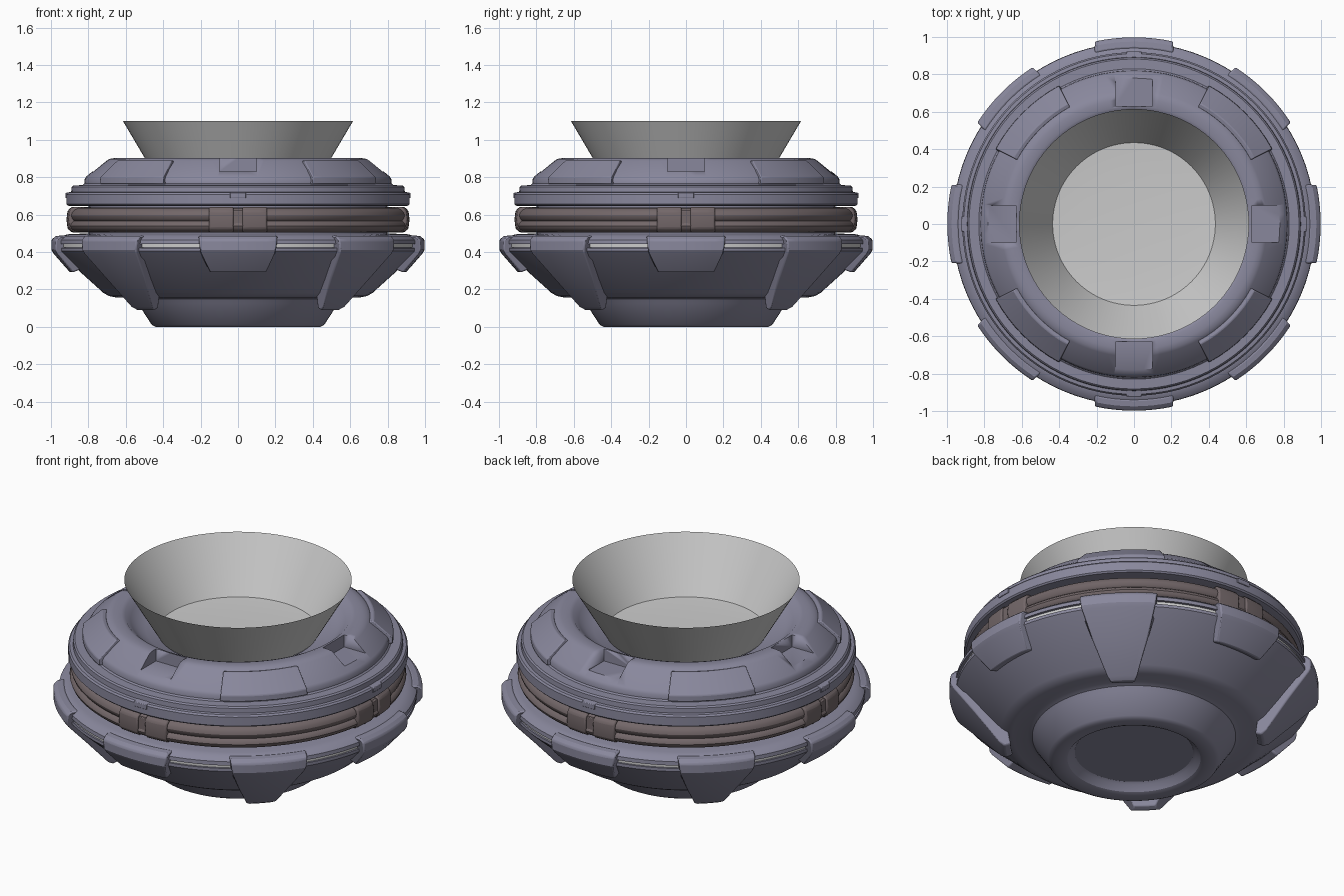
import bpy, bmesh, math
from mathutils import Matrix

if "Cube" in bpy.data.objects:
    bpy.data.objects.remove(bpy.data.objects["Cube"])

SEG = 96


def material(name, rgb):
    m = bpy.data.materials.new(name)
    m.diffuse_color = (*rgb, 1)
    m.use_nodes = True
    m.node_tree.nodes["Principled BSDF"].inputs["Base Color"].default_value = m.diffuse_color
    return m


HULL = material("slate", (0.25, 0.245, 0.335))
BROWN = material("dark_brown", (0.17, 0.135, 0.14))


def finish(bm, name, mat=None, bevel=0, angle=30):
    if mat or bevel:
        bmesh.ops.recalc_face_normals(bm, faces=bm.faces)
    me = bpy.data.meshes.new(name)
    bm.to_mesh(me)
    bm.free()
    ob = bpy.data.objects.new(name, me)
    bpy.context.collection.objects.link(ob)
    if mat:
        me.materials.append(mat)
    if bevel:
        b = ob.modifiers.new("bevel", 'BEVEL')
        b.width, b.segments = bevel, 2
        b.limit_method, b.angle_limit = 'ANGLE', math.radians(35)
    bpy.ops.object.select_all(action='DESELECT')
    ob.select_set(True)
    bpy.context.view_layer.objects.active = ob
    bpy.ops.object.shade_smooth_by_angle(angle=math.radians(angle))
    return ob


def lathe(name, profile, mat=None, closed=True):
    """Revolve (r, z) points around z; points on the axis become one vertex."""
    bm = bmesh.new()
    rings = []
    for r, z in profile:
        if r == 0:
            rings.append([bm.verts.new((0, 0, z))] * SEG)
        else:
            rings.append([bm.verts.new((r * math.cos(2 * math.pi * i / SEG),
                                        r * math.sin(2 * math.pi * i / SEG), z))
                          for i in range(SEG)])
    pairs = list(zip(rings, rings[1:]))
    if closed:
        pairs.append((rings[-1], rings[0]))
    for a, b in pairs:
        for i in range(SEG):
            j = (i + 1) % SEG
            vs = list(dict.fromkeys((a[i], a[j], b[j], b[i])))
            if len(vs) > 2:
                bm.faces.new(vs)
    return finish(bm, name, mat)


def panel(name, section, angle, mat, bevel=0.008, offset=0.0, cols=8):
    """Curved plate: closed section of (r, z, half_width), wrapped around z."""
    bm = bmesh.new()
    grid = []
    for k in range(cols + 1):
        u = 2 * k / cols - 1
        col = []
        for r, z, w in section:
            a = angle + math.asin((offset + u * w) / r)
            col.append(bm.verts.new((r * math.cos(a), r * math.sin(a), z)))
        grid.append(col)
    n = len(section)
    for a, b in zip(grid, grid[1:]):
        for i in range(n):
            j = (i + 1) % n
            bm.faces.new((a[i], a[j], b[j], b[i]))
    bm.faces.new(grid[0])
    bm.faces.new(grid[-1])
    return finish(bm, name, mat, bevel)


# Lower hull: bowl with stepped foot, recessed underside and grooved rim
lathe("lower_hull", [
    (0, 0.05), (0.32, 0.05), (0.335, 0.04), (0.36, 0.008), (0.38, 0), (0.44, 0),
    (0.462, 0.012), (0.535, 0.125), (0.55, 0.148), (0.575, 0.158), (0.655, 0.158),
    (0.69, 0.165), (0.72, 0.182), (0.945, 0.385), (0.965, 0.405), (0.965, 0.423),
    (0.945, 0.423), (0.945, 0.443), (0.97, 0.443), (0.968, 0.465), (0.945, 0.485),
    (0.91, 0.495), (0.80, 0.50), (0, 0.50)], HULL, closed=False)
lathe("rim_light_strip", [(0.94, 0.424), (0.956, 0.424), (0.956, 0.442), (0.94, 0.442)])

# Middle: core and the brown tube ring around it
lathe("core", [(0, 0.49), (0.80, 0.49), (0.80, 0.67), (0, 0.67)], HULL, closed=False)


def tube(name, r, z, rr, rz):
    pts = [(r + rr * math.cos(t * math.pi / 8), z + rz * math.sin(t * math.pi / 8))
           for t in range(16)]
    lathe(name, pts, BROWN)


tube("upper_tube", 0.845, 0.595, 0.06, 0.043)
tube("lower_tube", 0.85, 0.54, 0.06, 0.036)

# Upper hull: stepped ring, sloped shoulder and dished top
upper = lathe("upper_hull", [
    (0.43, 0.66), (0.88, 0.645), (0.91, 0.648), (0.918, 0.656), (0.918, 0.708),
    (0.91, 0.718), (0.892, 0.72), (0.89, 0.748), (0.882, 0.756), (0.83, 0.758),
    (0.822, 0.766), (0.82, 0.79), (0.81, 0.805), (0.71, 0.888), (0.695, 0.898),
    (0.67, 0.902), (0.63, 0.902), (0.61, 0.895), (0.58, 0.865), (0.54, 0.83),
    (0.50, 0.815), (0.43, 0.79)], HULL)

# Pockets cut into the shoulder on the four sides
bm = bmesh.new()
for k in range(4):
    bmesh.ops.create_cube(bm, size=1, matrix=Matrix.Rotation(k * math.pi / 2, 4, 'Z')
                          @ Matrix.Translation((0.71, 0, 0.93))
                          @ Matrix.Diagonal((0.16, 0.2, 0.2, 1)))
cutter = finish(bm, "pocket_cutter")
cutter.hide_render = True
cutter.hide_set(True)
boolean = upper.modifiers.new("pockets", 'BOOLEAN')
boolean.operation, boolean.solver, boolean.object = 'DIFFERENCE', 'EXACT', cutter

# Repeated plates and clamps
arm_top = [(0.93, 0.475, 0.21), (0.94, 0.489, 0.21), (0.975, 0.485, 0.21),
           (0.998, 0.465, 0.21), (0.998, 0.412, 0.205), (0.985, 0.39, 0.2)]
short_plate = arm_top + [(0.897, 0.29, 0.15), (0.85, 0.31, 0.15), (0.93, 0.40, 0.2)]
long_arm = arm_top + [(0.865, 0.26, 0.15), (0.73, 0.107, 0.085), (0.70, 0.088, 0.065),
                      (0.665, 0.10, 0.06), (0.68, 0.17, 0.085), (0.83, 0.30, 0.15),
                      (0.93, 0.40, 0.2)]
shoulder_plate = [(0.80, 0.764, 0.24), (0.842, 0.764, 0.24), (0.84, 0.80, 0.238),
                  (0.735, 0.892, 0.205), (0.71, 0.885, 0.20), (0.78, 0.81, 0.22)]
clamp = [(0.80, 0.505, 0.066), (0.89, 0.505, 0.066), (0.912, 0.525, 0.066),
         (0.918, 0.575, 0.066), (0.912, 0.62, 0.066), (0.89, 0.642, 0.066),
         (0.80, 0.642, 0.066)]
link = [(0.80, 0.525, 0.03), (0.905, 0.525, 0.03), (0.905, 0.622, 0.03), (0.80, 0.622, 0.03)]
latch = [(0.88, 0.688, 0.042), (0.923, 0.688, 0.042), (0.923, 0.716, 0.042),
         (0.88, 0.724, 0.042)]
for k in range(4):
    side = k * math.pi / 2
    diag = side + math.pi / 4
    panel(f"rim_plate_{k}", short_plate, side, HULL)
    panel(f"rim_arm_{k}", long_arm, diag, HULL)
    panel(f"shoulder_plate_{k}", shoulder_plate, diag, HULL, 0.005)
    panel(f"latch_{k}", latch, side, HULL, 0.003, cols=2)
    panel(f"clamp_link_{k}", link, side, BROWN, 0.004, cols=2)
    for s in (-1, 1):
        panel(f"tube_clamp_{k}_{s}", clamp, side, BROWN, 0.008, s * 0.09, cols=3)

# Open grey cone and emitter disc on top
lathe("light_cone", [(0.435, 0.795), (0.615, 1.10)], closed=False)
lathe("emitter_disc", [(0, 0.785), (0.29, 0.785), (0.435, 0.795)], closed=False)
